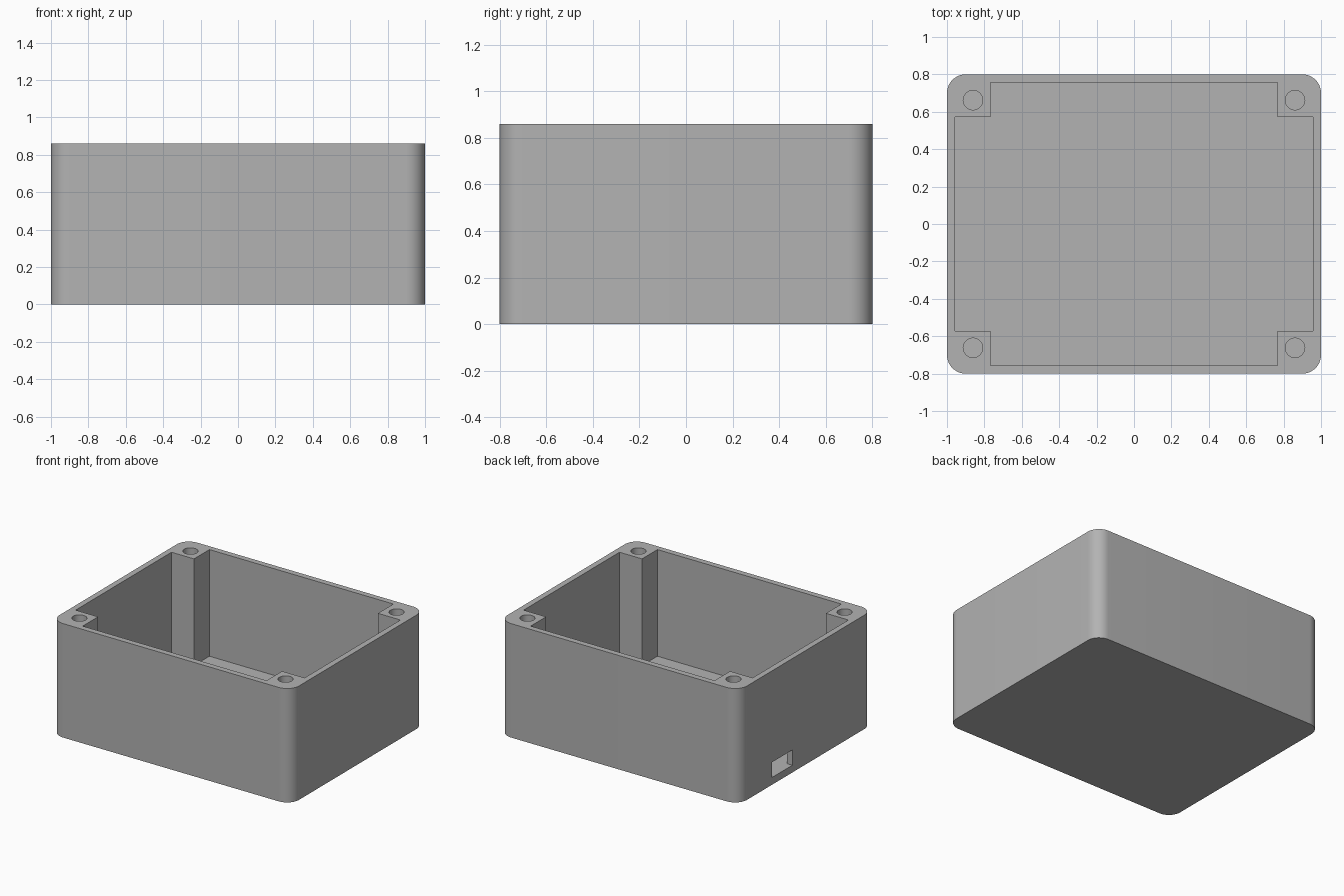
import bpy, bmesh, math

cube = bpy.data.objects.get("Cube")
if cube:
    bpy.data.objects.remove(cube, do_unlink=True)

# Main dimensions
HX, HY, HEIGHT = 1.0, 0.8, 0.86
WALL, FLOOR, RADIUS = 0.044, 0.055, 0.1
POST_X, POST_Y = 0.768, 0.572
HOLE_X, HOLE_Y, HOLE_R, HOLE_DEPTH = 0.861, 0.662, 0.052, 0.5

grey = bpy.data.materials.new("light_grey_plastic")
grey.use_nodes = True
COLOUR = (0.45, 0.45, 0.45, 1)
grey.diffuse_color = COLOUR
grey.node_tree.nodes["Principled BSDF"].inputs["Base Color"].default_value = COLOUR


def prism(name, outline, z0, z1):
    """Extrude a counter-clockwise outline from z0 to z1."""
    bm = bmesh.new()
    face = bm.faces.new([bm.verts.new((x, y, z0)) for x, y in outline])
    top = bmesh.ops.extrude_face_region(bm, geom=[face])["geom"]
    bmesh.ops.translate(bm, vec=(0, 0, z1 - z0),
                        verts=[v for v in top if isinstance(v, bmesh.types.BMVert)])
    bmesh.ops.recalc_face_normals(bm, faces=bm.faces[:])
    mesh = bpy.data.meshes.new(name)
    bm.to_mesh(mesh)
    bm.free()
    mesh.materials.append(grey)
    obj = bpy.data.objects.new(name, mesh)
    bpy.context.collection.objects.link(obj)
    return obj


def arc(cx, cy, r, start, sweep, steps):
    angles = [math.radians(start + sweep * i / steps) for i in range(steps + 1)]
    return [(cx + r * math.cos(a), cy + r * math.sin(a)) for a in angles]


def rectangle(x0, x1, y0, y1):
    return [(x0, y0), (x1, y0), (x1, y1), (x0, y1)]


CORNERS = [(1, 1), (-1, 1), (-1, -1), (1, -1)]

# Outer shell with rounded vertical corners
outline = []
for i, (sx, sy) in enumerate(CORNERS):
    outline += arc(sx * (HX - RADIUS), sy * (HY - RADIUS), RADIUS, 90 * i, 90, 12)
body = prism("enclosure_body", outline, 0, HEIGHT)

# Cross-shaped cavity that leaves a square screw post in each corner
ix, iy = HX - WALL, HY - WALL
cross = []
for i, (sx, sy) in enumerate(CORNERS):
    notch = [(ix, POST_Y), (POST_X, POST_Y), (POST_X, iy)]
    cross += [(sx * x, sy * y) for x, y in (notch if i % 2 == 0 else notch[::-1])]
cutters = [prism("cavity_cutter", cross, FLOOR, HEIGHT + 0.1)]

# Blind screw holes in the posts
for sx, sy in CORNERS:
    circle = arc(sx * HOLE_X, sy * HOLE_Y, HOLE_R, 0, 360, 32)[:-1]
    cutters.append(prism("screw_hole_cutter", circle, HEIGHT - HOLE_DEPTH, HEIGHT + 0.1))

# Cable slot through the side wall, level with the floor
cutters.append(prism("cable_slot_cutter",
                     rectangle(-HX - 0.1, -ix + 0.1, 0.16, 0.4), FLOOR, FLOOR + 0.115))

# Cut everything out of the shell
bpy.context.view_layer.objects.active = body
for cutter in cutters:
    cutter.hide_render = True
    mod = body.modifiers.new(cutter.name, "BOOLEAN")
    mod.operation = "DIFFERENCE"
    mod.solver = "EXACT"
    mod.object = cutter
    bpy.ops.object.modifier_apply(modifier=mod.name)
    bpy.data.objects.remove(cutter, do_unlink=True)

# Smooth rounded corners and holes, sharp edges elsewhere
bpy.ops.object.select_all(action="DESELECT")
body.select_set(True)
bpy.ops.object.shade_smooth_by_angle(angle=math.radians(30))
